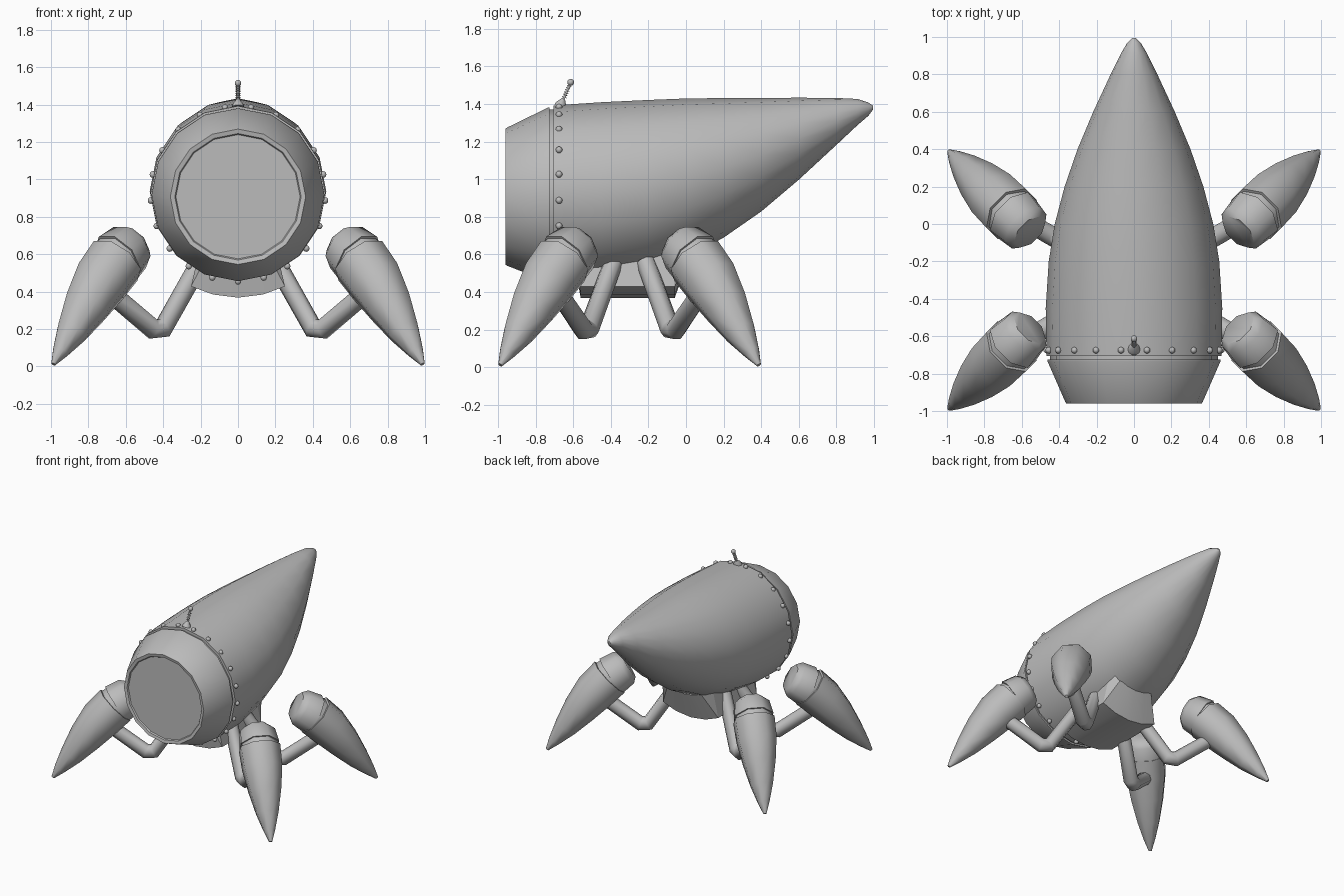
import bpy, bmesh, math
from mathutils import Vector

cube = bpy.data.objects.get("Cube")
if cube:
    bpy.data.objects.remove(cube, do_unlink=True)

metal = bpy.data.materials.new("grey metal")
metal.use_nodes = True
metal.diffuse_color = (0.5, 0.5, 0.5, 1)
for node in metal.node_tree.nodes:
    if node.type == "BSDF_PRINCIPLED":
        node.inputs["Base Color"].default_value = (0.5, 0.5, 0.5, 1)

LEG_ORIGIN = Vector((0, -0.3, 0))


def finish(name, bm, angle=40, mirror=False):
    """Turn a bmesh into a shaded object; mirrored parts repeat four times."""
    bmesh.ops.recalc_face_normals(bm, faces=bm.faces)
    if mirror:
        bmesh.ops.translate(bm, verts=bm.verts, vec=-LEG_ORIGIN)
    mesh = bpy.data.meshes.new(name)
    bm.to_mesh(mesh)
    bm.free()
    mesh.materials.append(metal)
    obj = bpy.data.objects.new(name, mesh)
    bpy.context.collection.objects.link(obj)
    if mirror:
        obj.location = LEG_ORIGIN
        mod = obj.modifiers.new("four legs", "MIRROR")
        mod.use_axis = (True, True, False)
        mod.use_mirror_merge = False
    bpy.ops.object.select_all(action="DESELECT")
    obj.select_set(True)
    bpy.context.view_layer.objects.active = obj
    bpy.ops.object.shade_smooth_by_angle(angle=math.radians(angle))
    return obj


def loft(bm, points, radii, sides, ref, normal=None, turn=0.0):
    """Skin rings of the given radii along a path, capped at both ends."""
    pts = [Vector(p) for p in points]
    rings = []
    for i, (p, r) in enumerate(zip(pts, radii)):
        before = (p - pts[max(i - 1, 0)]).normalized()
        after = (pts[min(i + 1, len(pts) - 1)] - p).normalized()
        t = Vector(normal) if normal else (before + after).normalized()
        a = Vector(ref)
        a = (a - t * a.dot(t)).normalized()
        b = t.cross(a)
        ring = []
        for k in range(sides):
            w = math.tau * (k + turn) / sides
            ring.append(bm.verts.new(p + r * (math.cos(w) * a + math.sin(w) * b)))
        rings.append(ring)
    for low, high in zip(rings, rings[1:]):
        for k in range(sides):
            n = (k + 1) % sides
            bm.faces.new((low[k], low[n], high[n], high[k]))
    bm.faces.new(rings[0])
    bm.faces.new(rings[-1])


def hull_part(name, profile):
    """Round hull section from (y, centre height, radius) rows."""
    bm = bmesh.new()
    loft(bm, [(0, y, z) for y, z, r in profile], [r for y, z, r in profile],
         16, (1, 0, 0), normal=(0, 1, 0))
    finish(name, bm)


def ball(bm, centre, radius):
    made = bmesh.ops.create_uvsphere(bm, u_segments=10, v_segments=6, radius=radius)
    bmesh.ops.translate(bm, verts=made["verts"], vec=centre)


# Tapered hull, rising towards the pointed tail
hull_part("hull", [
    (-0.705, 0.924, 0.468), (-0.45, 0.937, 0.472), (-0.2, 0.965, 0.456),
    (0, 1.005, 0.424), (0.2, 1.06, 0.371), (0.4, 1.13, 0.302),
    (0.6, 1.215, 0.218), (0.8, 1.307, 0.125), (0.915, 1.358, 0.068),
    (0.97, 1.372, 0.035), (0.995, 1.38, 0.01)])

# Front collar with its recessed round plate, and the neck in the seam
hull_part("front_collar", [
    (-0.945, 0.907, 0.332), (-0.955, 0.907, 0.338), (-0.96, 0.907, 0.362),
    (-0.95, 0.907, 0.368), (-0.735, 0.918, 0.462), (-0.725, 0.918, 0.462)])
hull_part("neck", [(-0.74, 0.92, 0.45), (-0.69, 0.92, 0.45)])

# Ring of rivets behind the seam
bm = bmesh.new()
for k in range(21):
    w = math.tau * (k + 0.5) / 21
    ball(bm, (0.467 * math.sin(w), -0.675, 0.922 + 0.467 * math.cos(w)), 0.018)
finish("rivets", bm, 60)

# Belly block that carries the legs
bm = bmesh.new()
angles = (-37, -27, -14, 0, 14, 27, 37)
rows = []
for y, r in ((-0.6, 0.33), (-0.56, 0.552), (-0.06, 0.552), (0.02, 0.33)):
    row = []
    for a in angles:
        rr = 0.33 if abs(a) == 37 else r
        w = math.radians(a)
        row.append(bm.verts.new((rr * math.sin(w), y, 0.92 - rr * math.cos(w))))
    rows.append(row)
for low, high in zip(rows, rows[1:]):
    for k in range(len(angles) - 1):
        bm.faces.new((low[k], low[k + 1], high[k + 1], high[k]))
bmesh.ops.holes_fill(bm, edges=bm.edges, sides=0)
finish("belly_block", bm, 30)

# Bent leg struts
bm = bmesh.new()
loft(bm, [(0.2, -0.385, 0.56), (0.4, -0.515, 0.205), (0.455, -0.545, 0.2),
          (0.69, -0.68, 0.4)], (0.052, 0.056, 0.056, 0.052), 8, (0.5, 0.87, 0), turn=0.5)
finish("leg_strut", bm, 50, mirror=True)


def foot_part(name, rows, angle):
    """Leg section in the diagonal plane from (outward, height, radius) rows."""
    bm = bmesh.new()
    loft(bm, [(d, -d, z) for d, z, r in rows], [r for d, z, r in rows],
         8, (1, 1, 0), turn=0.5)
    finish(name, bm, angle, mirror=True)


# Knee caps and curved claw feet, with a thin seam between
foot_part("knee_cap", [(0.557, 0.655, 0.105), (0.58, 0.635, 0.14),
                       (0.646, 0.574, 0.155)], 50)
foot_part("knee_seam", [(0.63, 0.588, 0.145), (0.67, 0.545, 0.145)], 50)
foot_part("claw_foot", [(0.654, 0.565, 0.16), (0.735, 0.455, 0.155),
                        (0.815, 0.32, 0.127), (0.89, 0.185, 0.087),
                        (0.95, 0.08, 0.045), (0.988, 0.012, 0.012)], 60)

# Sprung antenna on top
base, tip = Vector((0, -0.67, 1.385)), Vector((0, -0.613, 1.515))
bm = bmesh.new()
loft(bm, [base, base.lerp(tip, 0.12), base.lerp(tip, 0.32)],
     (0.034, 0.03, 0.01), 10, (1, 0, 0))
loft(bm, [base, tip], (0.006, 0.006), 8, (1, 0, 0))
for k in range(6):
    f = 0.38 + 0.09 * k
    loft(bm, [base.lerp(tip, f), base.lerp(tip, f + 0.03)],
         (0.013, 0.013), 10, (1, 0, 0))
ball(bm, tip, 0.018)
finish("antenna", bm, 50)
